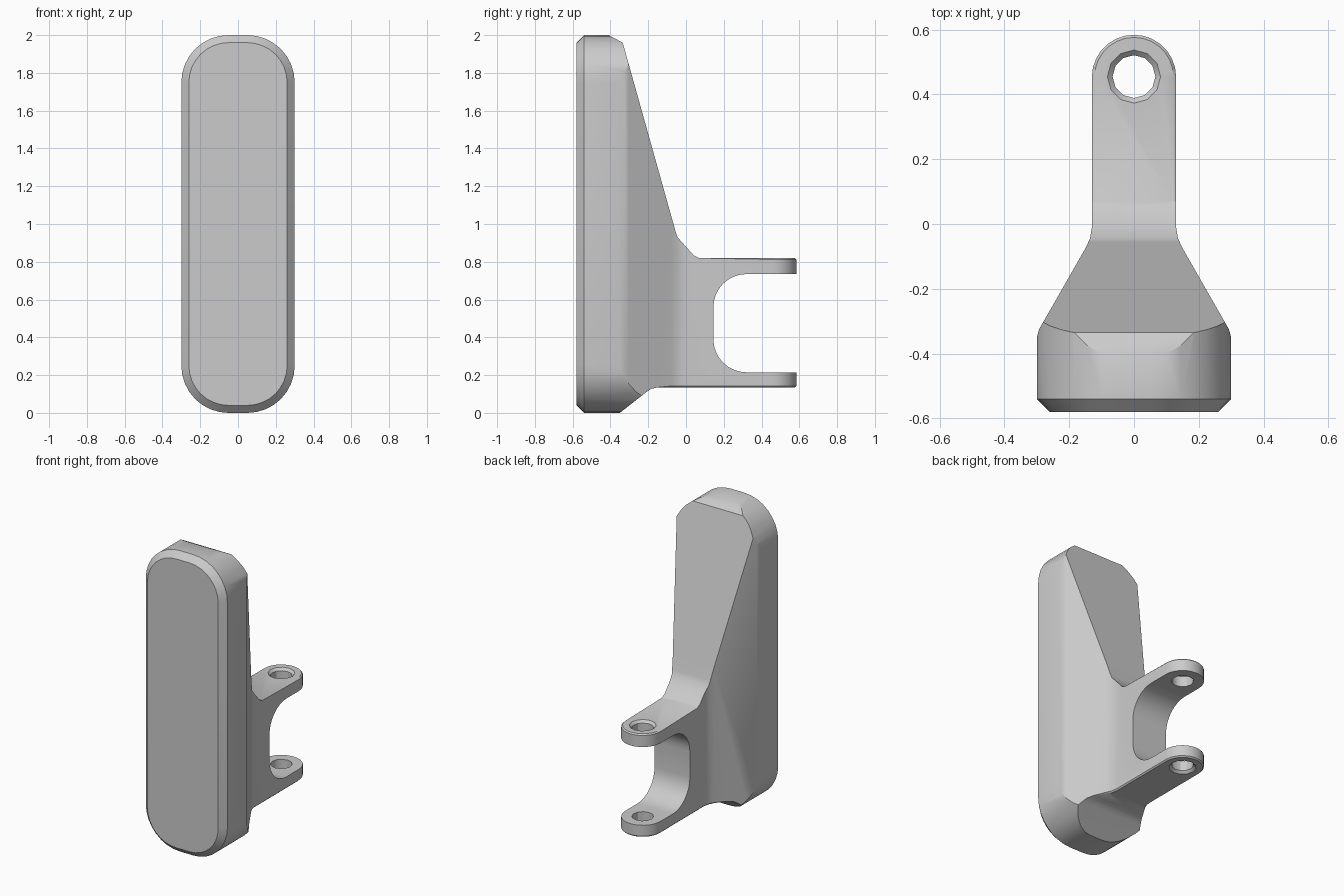
import bpy, bmesh
from math import pi, sin, cos
from mathutils import Vector

if "Cube" in bpy.data.objects:
    bpy.data.objects.remove(bpy.data.objects["Cube"], do_unlink=True)

grey = bpy.data.materials.new("light_grey")
grey.use_nodes = True
colour = (0.6, 0.6, 0.6, 1)
grey.diffuse_color = colour
grey.node_tree.nodes["Principled BSDF"].inputs["Base Color"].default_value = colour


def loft(name, rings):
    """Solid skinned through matching rings of points."""
    bm = bmesh.new()
    loops = [[bm.verts.new(p) for p in ring] for ring in rings]
    n = len(loops[0])
    for a, b in zip(loops, loops[1:]):
        for i in range(n):
            j = (i + 1) % n
            bm.faces.new((a[i], a[j], b[j], b[i]))
    bm.faces.new(loops[0][::-1])
    bm.faces.new(loops[-1])
    bmesh.ops.recalc_face_normals(bm, faces=bm.faces)
    mesh = bpy.data.meshes.new(name)
    bm.to_mesh(mesh)
    bm.free()
    mesh.materials.append(grey)
    ob = bpy.data.objects.new(name, mesh)
    bpy.context.collection.objects.link(ob)
    return ob


def arc(cx, cy, r, start, end, steps):
    angles = [(start + (end - start) * i / steps) * pi / 180 for i in range(steps + 1)]
    return [(cx + r * cos(a), cy + r * sin(a)) for a in angles]


def boolean(ob, cutter, operation):
    mod = ob.modifiers.new(operation, 'BOOLEAN')
    mod.operation, mod.object, mod.solver = operation, cutter, 'EXACT'
    bpy.context.view_layer.objects.active = ob
    bpy.ops.object.modifier_apply(modifier=mod.name)
    bpy.data.objects.remove(cutter, do_unlink=True)


def pad_outline(r):
    """Rounded upright outline seen from the front."""
    return (arc(0.05, 1.75, r, 0, 90, 8) + arc(-0.05, 1.75, r, 90, 180, 8)
            + arc(-0.05, 0.25, r, 180, 270, 8) + arc(0.05, 0.25, r, 270, 360, 8))


# Pad with a chamfered front rim
body = loft("pedal_bracket", [[(x, y, z) for x, z in pad_outline(r)]
                              for y, r in ((-0.58, 0.21), (-0.54, 0.25), (0.7, 0.25))])

# Side silhouette: sloping back, foot and the fork opening
side = [(-0.7, 0), (-0.35, 0), (-0.21, 0.11), (-0.185, 0.127), (-0.15, 0.135), (0.7, 0.135), (0.7, 0.215)]
side += arc(0.32, 0.39, 0.175, 270, 180, 8) + arc(0.32, 0.56, 0.175, 180, 90, 8)
side += [(0.7, 0.735), (0.7, 0.82), (0.07, 0.82), (0.04, 0.835), (-0.045, 0.93), (-0.055, 0.96),
         (-0.335, 1.96), (-0.41, 2.0), (-0.7, 2.0)]
boolean(body, loft("side_cutter", [[(x, y, z) for y, z in side] for x in (-1, 1)]), 'INTERSECT')

# Plan silhouette: wide pad tapering to the rounded arms
half = [(0.3, -0.7), (0.3, -0.35), (0.293, -0.325), (0.15, -0.075), (0.136, -0.045), (0.13, -0.01)]
plan = half + arc(0, 0.454, 0.13, 0, 180, 14) + [(-x, y) for x, y in reversed(half)]
boolean(body, loft("plan_cutter", [[(x, y, z) for x, y in plan] for z in (-1, 3)]), 'INTERSECT')

# Chamfer the outer rims of both arms
bm = bmesh.new()
bm.from_mesh(body.data)
bmesh.ops.remove_doubles(bm, verts=bm.verts, dist=0.0005)
bmesh.ops.dissolve_limit(bm, angle_limit=0.01, verts=bm.verts, edges=bm.edges)
rims = []
for e in bm.edges:
    mid = (e.verts[0].co + e.verts[1].co) / 2
    flat = [abs(f.normal.z) for f in e.link_faces]
    outer = abs(mid.z - 0.82) < 0.002 or abs(mid.z - 0.135) < 0.002
    if outer and mid.y > -0.14 and len(flat) == 2 and max(flat) > 0.99 and min(flat) < 0.1:
        rims.append(e)
bmesh.ops.bevel(bm, geom=rims, offset=0.016, segments=1, affect='EDGES', clamp_overlap=True)
bm.to_mesh(body.data)
bm.free()


# Pin holes, countersunk on the outer faces
def circle(r, z):
    return [(x, y, z) for x, y in arc(0, 0.455, r, 0, 330, 11)]


boolean(body, loft("pin_hole", [circle(r, z) for r, z in (
    (0.1, 0.117), (0.066, 0.151), (0.066, 0.804), (0.1, 0.838))]), 'DIFFERENCE')

bpy.ops.object.select_all(action='DESELECT')
body.select_set(True)
bpy.context.view_layer.objects.active = body
bpy.ops.object.shade_smooth_by_angle(angle=pi / 6)
